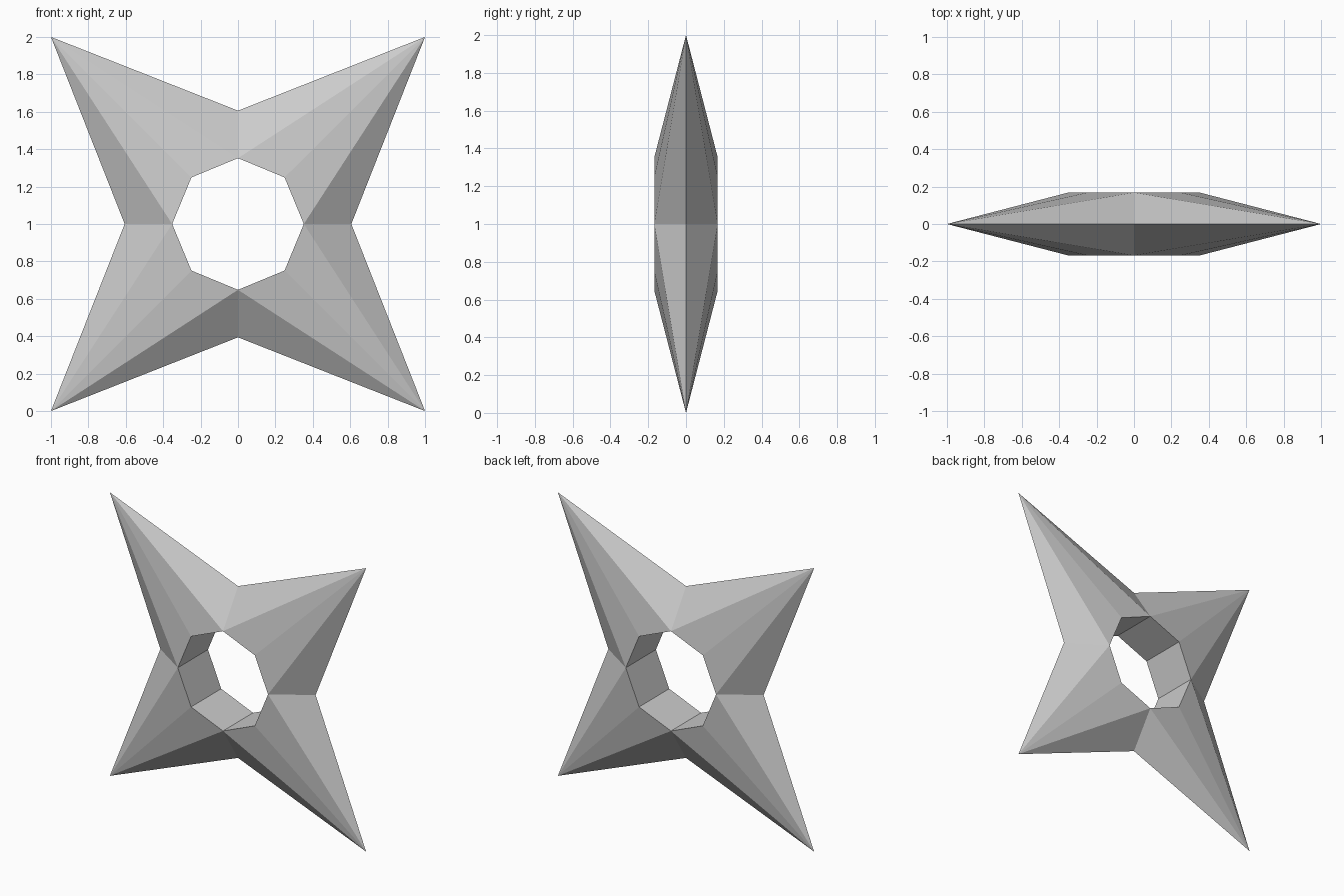
import bpy, bmesh
from math import sin, cos, pi, sqrt

if "Cube" in bpy.data.objects:
    bpy.data.objects.remove(bpy.data.objects["Cube"])

N = 8                      # ring points: alternating valleys and tips
HALF = 0.168               # half thickness at the hole
R_HOLE, R_VALLEY, R_TIP = 0.352, 0.606, sqrt(2)

bm = bmesh.new()


def ring(radius, y):
    """Eight points around the star centre; radius depends on the index."""
    return [bm.verts.new((radius(i) * cos(i * pi / 4), y,
                          1 + radius(i) * sin(i * pi / 4))) for i in range(N)]


outline = ring(lambda i: R_TIP if i % 2 else R_VALLEY, 0)
front = ring(lambda i: R_HOLE, -HALF)
back = ring(lambda i: R_HOLE, HALF)

for i in range(N):
    j = (i + 1) % N
    tip, valley = (i, j) if i % 2 else (j, i)
    # bevelled blade facets, both sides
    for hole in (front, back):
        bm.faces.new((outline[tip], outline[valley], hole[valley]))
        bm.faces.new((outline[tip], hole[valley], hole[tip]))
    # wall of the centre hole
    bm.faces.new((front[i], front[j], back[j], back[i]))

bmesh.ops.recalc_face_normals(bm, faces=bm.faces)
mesh = bpy.data.meshes.new("throwing_star")
bm.to_mesh(mesh)
bm.free()
star = bpy.data.objects.new("throwing_star", mesh)
bpy.context.collection.objects.link(star)
